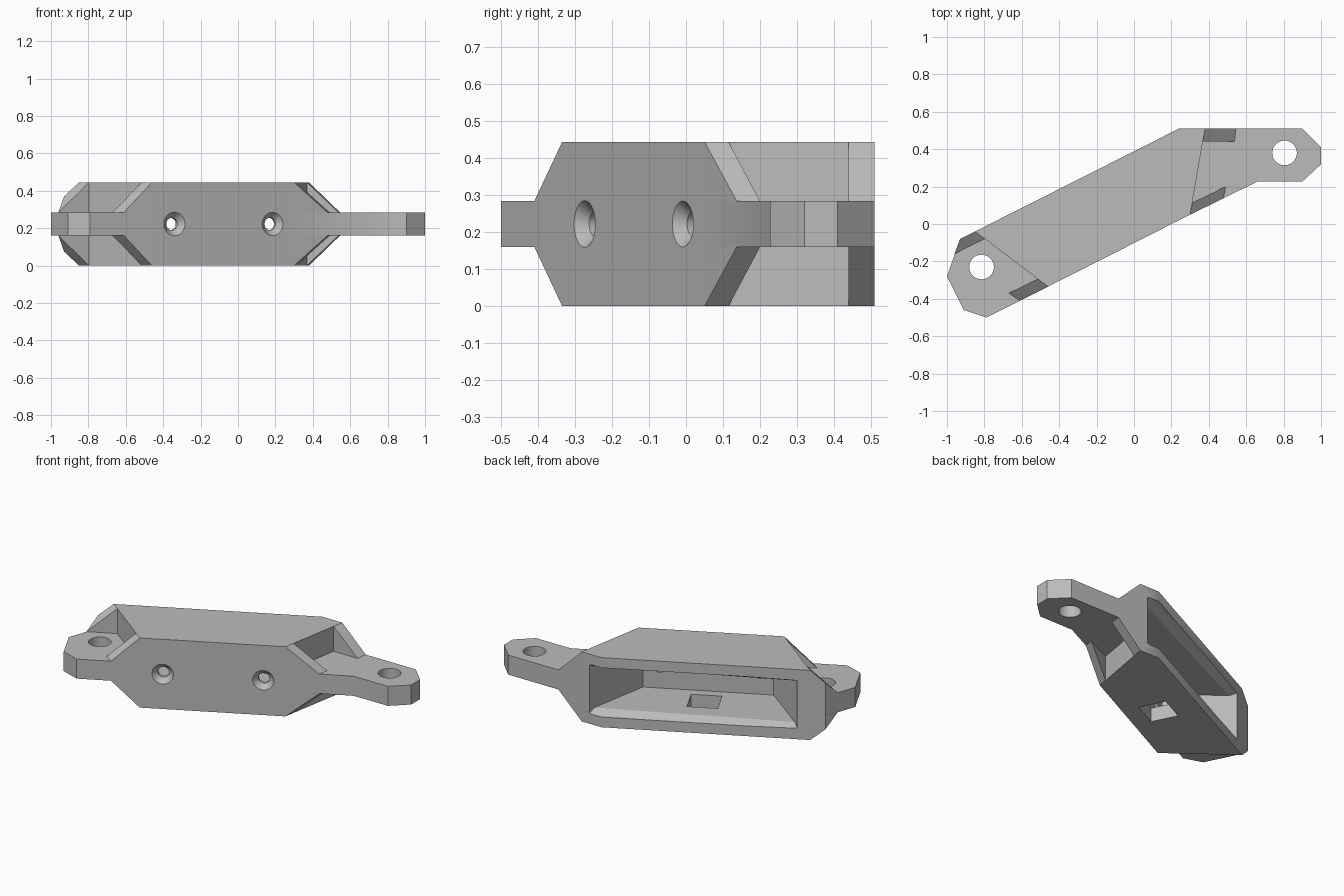
import bpy
import bmesh
import math
from mathutils import Vector, Matrix

cube = bpy.data.objects.get("Cube")
if cube:
    bpy.data.objects.remove(cube, do_unlink=True)

HEIGHT = 0.445
LUG_LOW, LUG_HIGH = 0.16, 0.285
ALONG = Vector((0.893, 0.45, 0)).normalized()   # long direction of the body
INWARD = Vector((-ALONG.y, ALONG.x, 0))         # from the front wall to the back

grey = bpy.data.materials.new("plain grey")
grey.use_nodes = True
grey.diffuse_color = (0.5, 0.5, 0.5, 1)
grey.node_tree.nodes["Principled BSDF"].inputs["Base Color"].default_value = (0.5, 0.5, 0.5, 1)


def finish(name, bm):
    bmesh.ops.recalc_face_normals(bm, faces=bm.faces)
    mesh = bpy.data.meshes.new(name)
    bm.to_mesh(mesh)
    bm.free()
    obj = bpy.data.objects.new(name, mesh)
    bpy.context.scene.collection.objects.link(obj)
    return obj


def prism(name, outline, low, high):
    bm = bmesh.new()
    face = bm.faces.new([bm.verts.new((p[0], p[1], low)) for p in outline])
    top = bmesh.ops.extrude_face_region(bm, geom=[face])["geom"]
    verts = [v for v in top if isinstance(v, bmesh.types.BMVert)]
    bmesh.ops.translate(bm, verts=verts, vec=(0, 0, high - low))
    return finish(name, bm)


def hull(name, points):
    bm = bmesh.new()
    for p in points:
        bm.verts.new(p)
    bmesh.ops.convex_hull(bm, input=bm.verts)
    bmesh.ops.dissolve_limit(bm, angle_limit=0.02, verts=bm.verts, edges=bm.edges)
    return finish(name, bm)


def cone(name, start, direction, length, r1, r2):
    bm = bmesh.new()
    middle = Vector(start) + direction * length / 2
    turn = direction.to_track_quat('Z', 'Y').to_matrix().to_4x4()
    bmesh.ops.create_cone(bm, cap_ends=True, segments=32, radius1=r1, radius2=r2,
                          depth=length, matrix=Matrix.Translation(middle) @ turn)
    return finish(name, bm)


def cut(obj, cutters):
    for c in cutters:
        c.hide_render = True
        mod = obj.modifiers.new(c.name, 'BOOLEAN')
        mod.operation = 'DIFFERENCE'
        mod.solver = 'EXACT'
        mod.object = c
    bpy.context.view_layer.update()
    graph = bpy.context.evaluated_depsgraph_get()
    mesh = bpy.data.meshes.new_from_object(obj.evaluated_get(graph))
    obj.modifiers.clear()
    obj.data = mesh
    for c in cutters:
        bpy.data.objects.remove(c, do_unlink=True)


parts = []

# Main body
body = prism("body", [(-0.85, -0.04), (-0.46, -0.335), (0.30, 0.05), (0.38, 0.51), (0.24, 0.51)],
             0, HEIGHT)
parts.append(body)

# Pocket open at the back, with a flared upper and lower lip
cutters = [prism("pocket_cutter", [(-0.434, -0.265), (0.25, 0.079), (0.335, 0.57), (-0.862, 0.0535)],
                 0.09, HEIGHT - 0.09)]
flare = []
for outer, inner in [((-0.782, -0.006), (-0.746, -0.033)),
                     ((0.24, 0.51), (0.25, 0.47)),
                     ((0.325, 0.51), (0.318, 0.47))]:
    a, b = Vector((*outer, 0.07)), Vector((*inner, 0.09))
    for p in (a + (a - b) * 0.25, b):
        flare += [p, (p.x, p.y, HEIGHT - p.z)]
cutters.append(hull("lip_cutter", flare))

# Rectangular opening in the pocket floor
centre = Vector((-0.155, 0.035, 0))
corners = [centre + ALONG * u * 0.09 + INWARD * v * 0.085
           for u, v in ((-1, -1), (1, -1), (1, 1), (-1, 1))]
cutters.append(prism("floor_cutter", corners, -0.1, 0.15))

# Countersunk screw holes in the front wall
for x, y in ((-0.34, -0.274), (0.185, -0.009)):
    spot = Vector((x, y, HEIGHT / 2))
    cutters.append(cone("sink_cutter", spot - INWARD * 0.01, INWARD, 0.04, 0.073, 0.033))
    cutters.append(cone("screw_cutter", spot, INWARD, 0.12, 0.033, 0.033))
cut(body, cutters)

# Flat end lugs with a round hole
lugs = {
    "right_end_lug": ([(0.30, 0.05), (0.66, 0.227), (0.90, 0.227), (1, 0.32), (1, 0.41),
                       (0.90, 0.51), (0.38, 0.51)], (0.805, 0.38)),
    "left_end_lug": ([(-0.85, -0.04), (-0.93, -0.08), (-1, -0.28), (-0.91, -0.46),
                      (-0.79, -0.50), (-0.46, -0.335)], (-0.815, -0.23)),
}
for name, (outline, hole) in lugs.items():
    lug = prism(name, outline, LUG_LOW, LUG_HIGH)
    cut(lug, [cone("lug_cutter", (*hole, 0), Vector((0, 0, 1)), 0.5, 0.066, 0.066)])
    parts.append(lug)

# Sloping gussets above and below each lug: two points at the body, two at the tip
gussets = {
    "front_left_gusset": [(-0.46, -0.335), (-0.515, -0.293), (-0.61, -0.41), (-0.67, -0.37)],
    "front_right_gusset": [(0.30, 0.05), (0.312, 0.115), (0.478, 0.137), (0.49, 0.20)],
    "back_right_gusset": [(0.38, 0.51), (0.368, 0.44), (0.545, 0.51), (0.537, 0.44)],
    "back_left_gusset": [(-0.85, -0.04), (-0.797, -0.08), (-0.93, -0.08), (-0.96, -0.16)],
}
for name, plan in gussets.items():
    points = [(*p, LUG_HIGH) for p in plan] + [(*p, HEIGHT) for p in plan[:2]]
    if name == "back_left_gusset":
        points.append((*plan[2], 0.37))  # tip cropped by the lug edge
    parts.append(hull("upper_" + name, points))
    parts.append(hull("lower_" + name, [(x, y, HEIGHT - z) for x, y, z in points]))

# Colour and shading
bpy.ops.object.select_all(action='DESELECT')
for obj in parts:
    obj.data.materials.clear()
    obj.data.materials.append(grey)
    obj.select_set(True)
bpy.context.view_layer.objects.active = body
bpy.ops.object.shade_smooth_by_angle(angle=math.radians(30))
